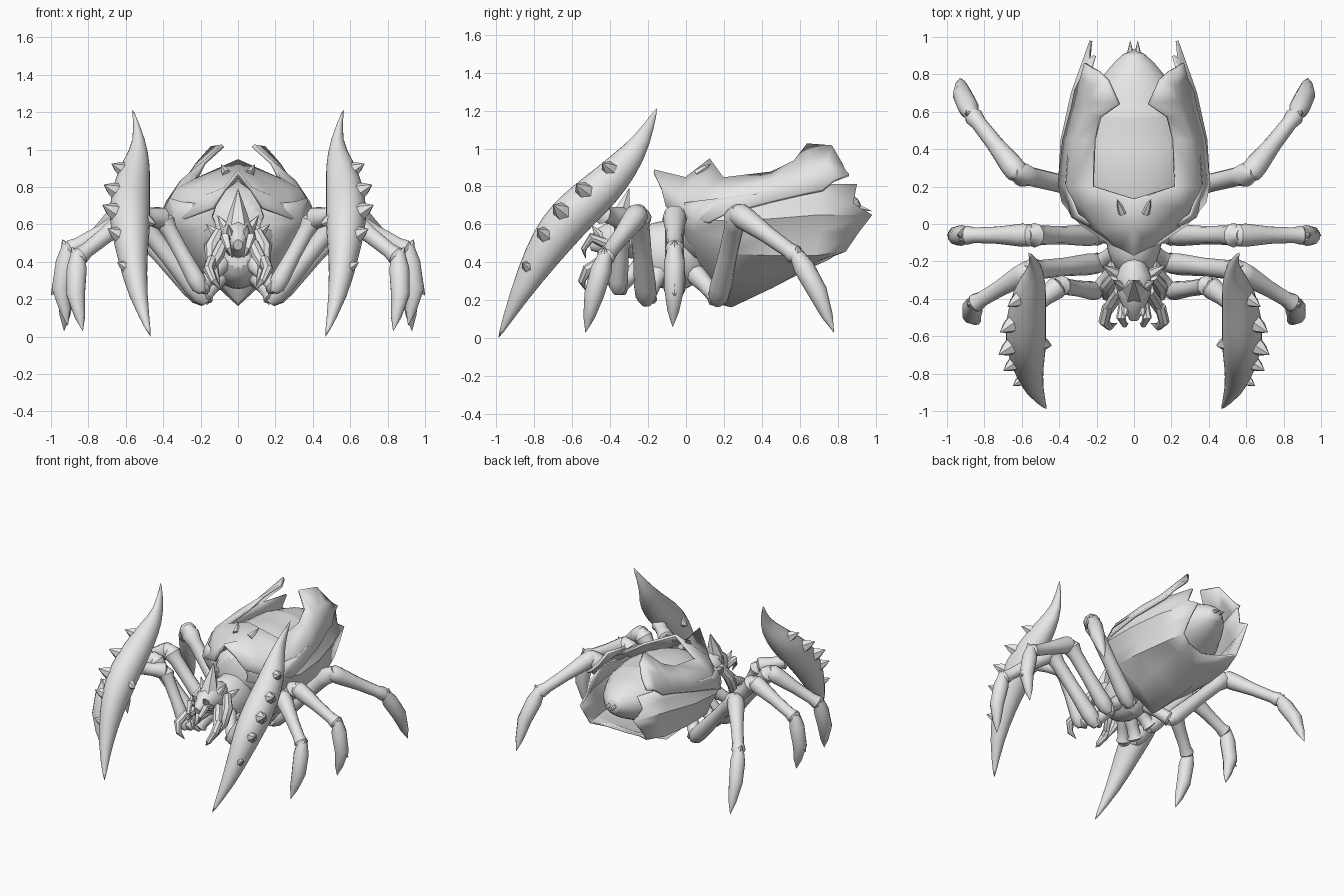
import bpy
import bmesh
import math
from mathutils import Vector

cube = bpy.data.objects.get("Cube")
if cube:
    bpy.data.objects.remove(cube, do_unlink=True)

SHELL = (0.8, 0.8, 0.8, 1.0)
material = bpy.data.materials.new("plain_grey_shell")
material.use_nodes = True
material.diffuse_color = SHELL
for node in material.node_tree.nodes:
    if node.type == "BSDF_PRINCIPLED":
        node.inputs["Base Color"].default_value = SHELL

X_AXIS, Y_AXIS = Vector((1, 0, 0)), Vector((0, 1, 0))


def finish(name, bm, mirror=True, thickness=0, subdivide=0):
    """Turn a bmesh into a shaded object with its modifiers."""
    bmesh.ops.remove_doubles(bm, verts=bm.verts, dist=0.0001)
    bmesh.ops.recalc_face_normals(bm, faces=bm.faces)
    mesh = bpy.data.meshes.new(name)
    bm.to_mesh(mesh)
    bm.free()
    mesh.materials.append(material)
    for polygon in mesh.polygons:
        polygon.use_smooth = True
    mesh.set_sharp_from_angle(angle=math.radians(38))
    obj = bpy.data.objects.new(name, mesh)
    bpy.context.scene.collection.objects.link(obj)
    if mirror:
        obj.modifiers.new("mirror", "MIRROR")
    if thickness:
        solid = obj.modifiers.new("thickness", "SOLIDIFY")
        solid.thickness = thickness
        solid.offset = 0
    if subdivide:
        smooth = obj.modifiers.new("smooth", "SUBSURF")
        smooth.levels = smooth.render_levels = subdivide


def tube(bm, path, sizes, reference=Y_AXIS, sides=10):
    """Sweep an ellipse along a path; each size is a radius or a pair."""
    path = [Vector(p) for p in path]
    rings = []
    for i, centre in enumerate(path):
        tangent = (path[min(i + 1, len(path) - 1)] - path[max(i - 1, 0)]).normalized()
        u = (reference - tangent * reference.dot(tangent)).normalized()
        v = tangent.cross(u)
        size = sizes[i]
        a, b = size if isinstance(size, tuple) else (size, size)
        angles = [math.tau * k / sides for k in range(sides)]
        rings.append([bm.verts.new(centre + u * a * math.cos(t) + v * b * math.sin(t))
                      for t in angles])
    for low, high in zip(rings, rings[1:]):
        for k in range(sides):
            n = (k + 1) % sides
            bm.faces.new((low[k], low[n], high[n], high[k]))
    bm.faces.new(rings[0])
    bm.faces.new(rings[-1])


def segment(bm, start, end, r0, r1):
    """A limb segment, flared at both joints."""
    start, end = Vector(start), Vector(end)
    steps = (-0.06, 0.02, 0.14, 0.5, 0.84, 0.95, 1.06)
    flare = (0.55, 1.05, 1.1, 0.9, 0.9, 1.15, 0.55)
    tube(bm, [start.lerp(end, s) for s in steps],
         [f * (r0 + (r1 - r0) * s) for s, f in zip(steps, flare)])


def spike(bm, base, tip, radius, bend=(0, 0, 0)):
    base, tip = Vector(base), Vector(tip)
    middle = base.lerp(tip, 0.5) + Vector(bend)
    tube(bm, [base, middle, tip], [radius, radius * 0.65, 0.001], X_AXIS, 6)


def plate(name, rows, thickness):
    """A mirrored curved plate spanned by rows of points."""
    bm = bmesh.new()
    grid = [[bm.verts.new(p) for p in row] for row in rows]
    for low, high in zip(grid, grid[1:]):
        for k in range(len(low) - 1):
            bm.faces.new((low[k], low[k + 1], high[k + 1], high[k]))
    finish(name, bm, thickness=thickness)


# Abdomen dome with stepped bands and a tail
bm = bmesh.new()
dome = [(-.1, .62, .1, .12), (.05, .6, .28, .22), (.22, .6, .35, .25), (.42, .635, .34, .23),
        (.44, .64, .32, .21), (.62, .66, .28, .2), (.64, .66, .25, .18), (.8, .68, .18, .14),
        (.94, .68, .03, .04)]
tube(bm, [(0, y, z) for y, z, w, h in dome], [(w, h) for y, z, w, h in dome], X_AXIS, 16)
finish("abdomen_dome", bm, mirror=False, subdivide=1)

# Keeled belly and ribbed flanks, open and jagged at the rear
plate("belly_shell", [
    [(0, 0, .5), (.05, -.02, .52), (.1, -.05, .56), (.12, -.06, .6), (.14, -.08, .64),
     (.13, -.08, .67), (.12, -.08, .7)],
    [(0, .2, .18), (.12, .14, .32), (.25, .06, .48), (.3, .05, .56), (.33, .04, .62),
     (.32, .04, .67), (.3, .05, .72)],
    [(0, .24, .17), (.17, .25, .33), (.33, .22, .45), (.36, .21, .54), (.4, .2, .62),
     (.37, .2, .68), (.36, .2, .74)],
    [(0, .45, .27), (.17, .45, .36), (.32, .45, .44), (.34, .45, .54), (.385, .45, .63),
     (.355, .45, .7), (.34, .45, .77)],
    [(0, .66, .38), (.16, .68, .41), (.29, .68, .44), (.29, .7, .56), (.33, .7, .65),
     (.29, .7, .73), (.28, .66, .81)],
    [(0, .75, .42), (.14, .78, .44), (.24, .84, .46), (.24, .91, .56), (.23, .98, .65),
     (.24, .88, .71), (.21, .9, .81)],
], 0.015)

# Hood and upper wing blades with inward hooks
plate("back_carapace", [
    [(.13, -.1, .69), (.07, -.13, .79), (0, -.17, .88)],
    [(.28, 0, .63), (.17, -.03, .75), (0, 0, .84)],
    [(.38, .12, .61), (.26, .09, .77), (0, .13, .94)],
    [(.4, .22, .66), (.33, .2, .78), (.22, .2, .84)],
    [(.375, .45, .72), (.3, .45, .83), (.21, .45, .87)],
    [(.33, .62, .76), (.25, .59, .87), (.18, .57, .93)],
    [(.31, .72, .78), (.23, .66, .9), (.08, .64, 1.02)],
    [(.28, .78, .83), (.22, .74, .92), (.14, .77, 1.01)],
    [(.26, .86, .86), (.23, .84, .88), (.19, .82, .92)],
], 0.02)

# Small thorns around the shell
bm = bmesh.new()
spike(bm, (.06, .06, .87), (.09, .13, .92), .025)
spike(bm, (.02, .86, .7), (.02, .98, .67), .025)
finish("shell_thorns", bm)

# Thorax
bm = bmesh.new()
tube(bm, [(0, .12, .42), (0, .02, .43), (0, -.1, .44), (0, -.2, .45), (0, -.28, .46)],
     [(.08, .1), (.15, .19), (.16, .19), (.13, .17), (.07, .1)], X_AXIS, 14)
finish("thorax", bm, mirror=False, subdivide=1)

# Head with tall crest
bm = bmesh.new()
tube(bm, [(0, -.2, .52), (0, -.28, .53), (0, -.37, .53), (0, -.45, .51), (0, -.51, .49)],
     [(.06, .08), (.1, .11), (.09, .1), (.06, .07), (.025, .03)], X_AXIS, 12)
spike(bm, (0, -.36, .57), (0, -.3, .79), .075, (0, -.01, -.02))
finish("head", bm, mirror=False)

# Brow horns, cheeks and jaws
bm = bmesh.new()
spike(bm, (.06, -.34, .57), (.11, -.3, .65), .03)
spike(bm, (.08, -.28, .52), (.17, -.22, .6), .04)
spike(bm, (.04, -.44, .52), (.05, -.5, .6), .03)
tube(bm, [(.1, -.28, .56), (.14, -.33, .48), (.14, -.38, .38), (.1, -.41, .28)],
     [.03, .04, .035, .005], X_AXIS, 8)
tube(bm, [(.08, -.36, .5), (.11, -.41, .43), (.14, -.46, .38)], [.03, .035, .03], X_AXIS, 8)
tube(bm, [(.14, -.44, .41), (.16, -.52, .36), (.13, -.55, .3), (.09, -.53, .25)],
     [.03, .03, .02, .001], X_AXIS, 8)
tube(bm, [(.05, -.42, .5), (.07, -.5, .53), (.05, -.54, .47), (.03, -.53, .42)],
     [.03, .025, .015, .001], X_AXIS, 8)
finish("jaws", bm)


def leg(name, root, hip, knee, ankle, spur, foot):
    """A walking leg ending in a bladed claw with a spur."""
    bm = bmesh.new()
    segment(bm, root, hip, .05, .05)
    segment(bm, hip, knee, .052, .058)
    segment(bm, knee, ankle, .058, .044)
    ankle, foot, spur = Vector(ankle), Vector(foot), Vector(spur)
    middle = ankle.lerp(foot, 0.45).lerp(spur, 0.4)
    tube(bm, [ankle.lerp(middle, -0.15), ankle.lerp(middle, 0.3), middle,
              middle.lerp(foot, 0.6), foot], [.035, .056, .052, .03, .001])
    spike(bm, ankle, ankle + Vector((.03, 0, .06)), .035)
    spike(bm, middle.lerp(ankle, 0.3), spur, .045)
    finish(name, bm)


leg("rear_leg", (.06, .04, .35), (.2, .17, .21), (.62, .27, .66), (.87, .59, .43),
    (.95, .72, .24), (.93, .78, .03))
leg("middle_leg", (.08, -.06, .36), (.2, -.06, .25), (.55, -.06, .65), (.91, -.06, .46),
    (1, -.06, .22), (.91, -.07, .06))
leg("front_leg", (.07, -.14, .36), (.19, -.21, .21), (.56, -.25, .66), (.86, -.43, .42),
    (.9, -.5, .2), (.83, -.53, .03))

# Arms carrying the scythes
bm = bmesh.new()
elbow, wrist = (.4, -.33, .63), (.55, -.45, .66)
segment(bm, (.08, -.22, .4), (.2, -.36, .26), .045, .045)
segment(bm, (.2, -.36, .26), elbow, .045, .05)
segment(bm, elbow, wrist, .055, .05)
finish("scythe_arm", bm)

# Scythe blades: centre, half width, half depth
blade = [(.565, -.15, 1.22, .003, .003), (.52, -.23, 1.04, .032, .05), (.545, -.32, .92, .08, .085),
         (.57, -.44, .79, .105, .11), (.58, -.57, .68, .115, .12), (.575, -.67, .57, .11, .12),
         (.565, -.76, .44, .085, .1), (.54, -.88, .23, .055, .055), (.465, -.995, -.01, .003, .003)]
bm = bmesh.new()
tube(bm, [b[:3] for b in blade], [b[3:] for b in blade], X_AXIS, 12)
finish("scythe_blade", bm, subdivide=1)

# Broad barbs lying along the outer front edge of the scythes
bm = bmesh.new()
for low, high in zip(blade[2:7], blade[3:]):
    centre = Vector(low[:3]).lerp(Vector(high[:3]), 0.4)
    width = (low[3] + high[3]) / 2
    edge = centre + Vector((0.55, -0.3, 0.2)) * width
    spike(bm, edge, edge + Vector((0.75, -0.5, 0.4)) * width, width * 0.5)
spike(bm, (.49, -.64, .62), (.44, -.65, .6), .04)
finish("scythe_barbs", bm)
